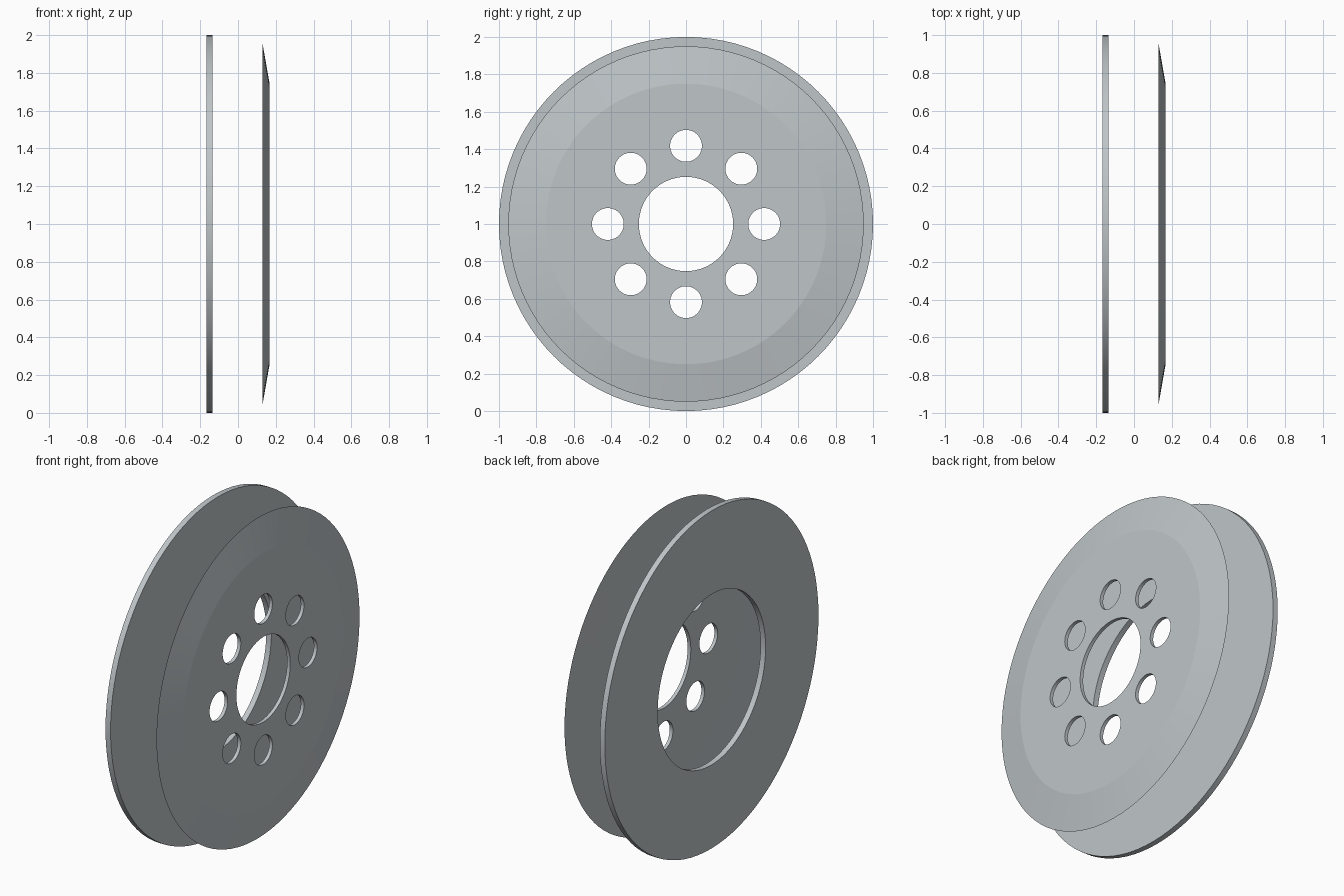
import bpy, bmesh, math

default = bpy.data.objects.get("Cube")
if default:
    bpy.data.objects.remove(default, do_unlink=True)

SEGMENTS = 96
HOLES = 8

# One plain metal for both plates
metal = bpy.data.materials.new("light_grey_metal")
color = (0.52, 0.56, 0.58, 1)
metal.diffuse_color = color
metal.use_nodes = True
metal.node_tree.nodes["Principled BSDF"].inputs["Base Color"].default_value = color


def lathe(name, profile, center=(0, 0, 1)):
    """Spin a closed (x, radius) outline around the x axis."""
    bm = bmesh.new()
    rings = []
    for i in range(SEGMENTS):
        a = math.tau * i / SEGMENTS
        rings.append([bm.verts.new((x, r * math.cos(a), r * math.sin(a)))
                      for x, r in profile])
    n = len(profile)
    for i, ring in enumerate(rings):
        following = rings[(i + 1) % SEGMENTS]
        for j in range(n):
            k = (j + 1) % n
            bm.faces.new((ring[j], ring[k], following[k], following[j]))
    bmesh.ops.recalc_face_normals(bm, faces=bm.faces)
    mesh = bpy.data.meshes.new(name)
    bm.to_mesh(mesh)
    bm.free()
    mesh.materials.append(metal)
    obj = bpy.data.objects.new(name, mesh)
    obj.location = center
    bpy.context.collection.objects.link(obj)
    return obj


def activate(obj):
    bpy.ops.object.select_all(action='DESELECT')
    obj.select_set(True)
    bpy.context.view_layer.objects.active = obj


# Flat backing ring with a wide opening
ring = lathe("backing_ring", [(-0.168, 0.505), (-0.168, 1), (-0.135, 1), (-0.135, 0.505)])

# Dished cover plate with a bevelled knife edge
plate = lathe("cover_plate", [(0.145, 0.252), (0.145, 0.75), (0.131, 0.95),
                              (0.166, 0.75), (0.166, 0.252)])

# Circle of bolt holes cut through the cover plate
bm = bmesh.new()
for i in range(HOLES):
    made = bmesh.ops.create_cone(bm, cap_ends=True, segments=SEGMENTS,
                                 radius1=0.085, radius2=0.085, depth=0.2)
    a = math.tau * i / HOLES
    for v in made["verts"]:
        x, y, z = v.co
        v.co = (z + 0.155, x + 0.418 * math.cos(a), y + 0.418 * math.sin(a) + 1)
bmesh.ops.recalc_face_normals(bm, faces=bm.faces)
cutter_mesh = bpy.data.meshes.new("bolt_hole_cutter")
bm.to_mesh(cutter_mesh)
bm.free()
cutter_mesh.materials.append(metal)
cutter = bpy.data.objects.new("bolt_hole_cutter", cutter_mesh)
cutter.hide_render = True
bpy.context.collection.objects.link(cutter)

cut = plate.modifiers.new("bolt_holes", 'BOOLEAN')
cut.operation = 'DIFFERENCE'
cut.solver = 'EXACT'
cut.object = cutter
activate(plate)
bpy.ops.object.modifier_apply(modifier=cut.name)
bpy.data.objects.remove(cutter, do_unlink=True)

# Smooth round walls, crisp bevel lines
for obj in (ring, plate):
    activate(obj)
    bpy.ops.object.shade_smooth_by_angle(angle=math.radians(4))
